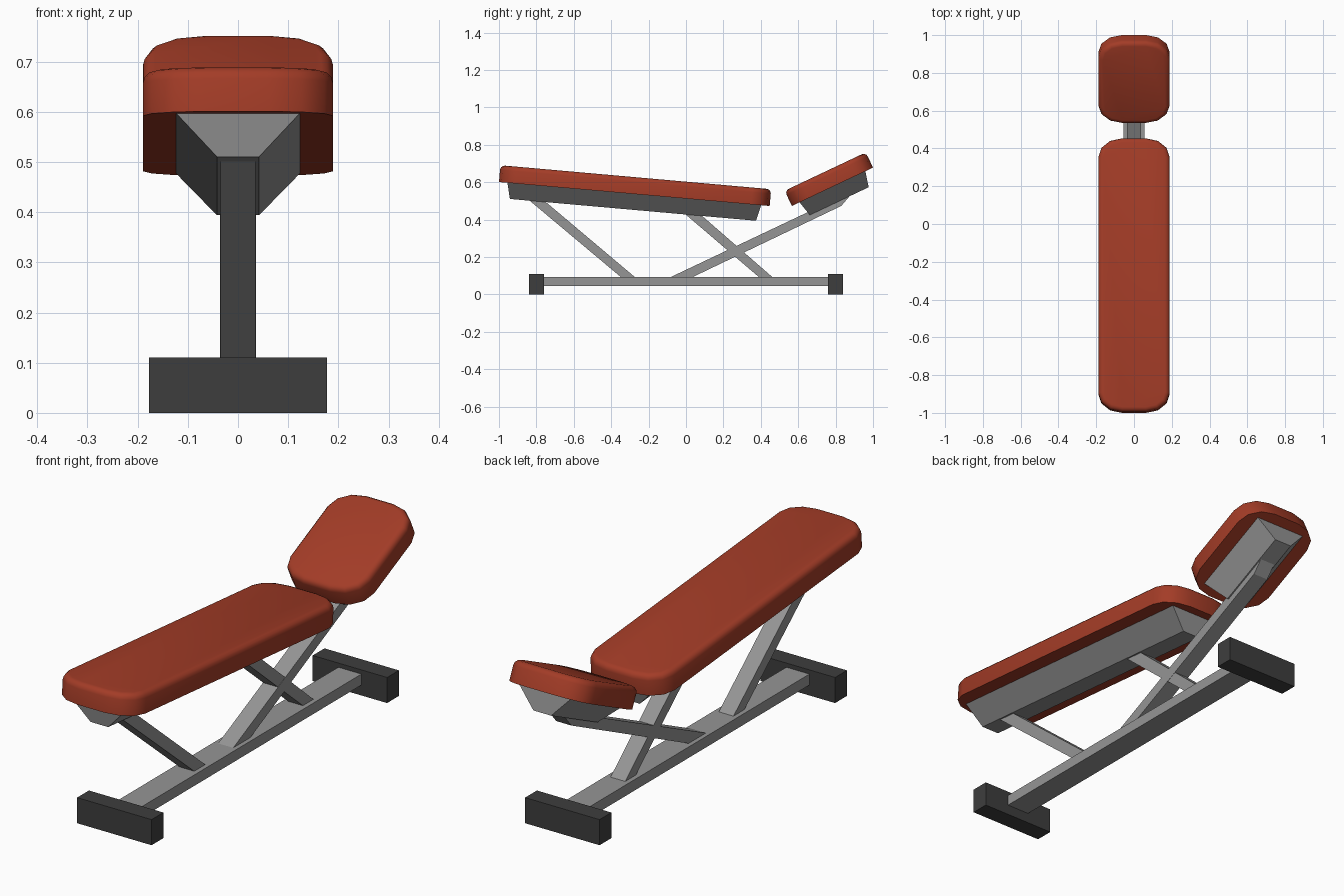
import bpy, bmesh, math
from mathutils import Matrix

if "Cube" in bpy.data.objects:
    bpy.data.objects.remove(bpy.data.objects["Cube"])


def material(name, rgb):
    m = bpy.data.materials.new(name)
    m.diffuse_color = (*rgb, 1)
    m.use_nodes = True
    m.node_tree.nodes["Principled BSDF"].inputs["Base Color"].default_value = m.diffuse_color
    return m


RED = material("red upholstery", (0.366, 0.045, 0.020))
GREY = material("grey steel", (0.30, 0.30, 0.30))
DARK = material("dark rubber", (0.048, 0.048, 0.048))


def finish(name, bm, mat):
    bmesh.ops.recalc_face_normals(bm, faces=bm.faces)
    me = bpy.data.meshes.new(name)
    bm.to_mesh(me)
    bm.free()
    me.materials.append(mat)
    ob = bpy.data.objects.new(name, me)
    bpy.context.collection.objects.link(ob)
    return ob


def loft(bm, a, b):
    """Closed solid between two matching point loops."""
    va = [bm.verts.new(p) for p in a]
    vb = [bm.verts.new(p) for p in b]
    n = len(va)
    for i in range(n):
        j = (i + 1) % n
        bm.faces.new((va[i], va[j], vb[j], vb[i]))
    bm.faces.new(va)
    bm.faces.new(vb)
    return vb


def side_prism(name, profile, half, mat):
    """Side profile (y, z) extruded across x."""
    bm = bmesh.new()
    loft(bm, [(-half, y, z) for y, z in profile], [(half, y, z) for y, z in profile])
    return finish(name, bm, mat)


def rect(y0, y1, z0, z1):
    return [(y0, z0), (y1, z0), (y1, z1), (y0, z1)]


def cushion(prefix, y, z, angle, length, thick=0.09):
    """Rounded pad with a tapered tray beneath; origin is its lower front edge."""
    place = Matrix.Translation((0, y, z)) @ Matrix.Rotation(math.radians(angle), 4, 'X')
    # pad outline with three-segment elliptical corners
    outline = []
    for cx, cy, start in ((0.064, length - 0.1, 0), (-0.064, length - 0.1, 90),
                          (-0.064, 0.1, 180), (0.064, 0.1, 270)):
        for k in range(4):
            a = math.radians(start + 30 * k)
            outline.append((cx + 0.125 * math.cos(a), cy + 0.1 * math.sin(a)))
    bm = bmesh.new()
    top = loft(bm, [(px, py, 0) for px, py in outline], [(px, py, thick) for px, py in outline])
    rim = [e for e in bm.edges if all(v in top for v in e.verts)]
    bmesh.ops.bevel(bm, geom=rim, offset=0.024, segments=3, profile=0.5, affect='EDGES')
    bm.transform(place)
    pad = finish(prefix + "_pad", bm, RED)
    bpy.context.view_layer.objects.active = pad
    pad.select_set(True)
    bpy.ops.object.shade_smooth_by_angle(angle=math.radians(50))
    pad.select_set(False)

    # tray
    def ring(hx, inset, h):
        return [(-hx, inset, h), (hx, inset, h), (hx, length - inset, h), (-hx, length - inset, h)]
    bm = bmesh.new()
    loft(bm, ring(0.125, 0.045, 0.002), ring(0.042, 0.066, -0.085))
    bm.transform(place)
    finish(prefix + "_tray", bm, GREY)


cushion("seat", -1.0, 0.601, -5.06, 1.453)
cushion("headrest", 0.566, 0.473, 25.3, 0.48)

# floor feet and base beam
for name, s in (("front_foot", -1), ("rear_foot", 1)):
    side_prism(name, rect(s * 0.8 - 0.04, s * 0.8 + 0.04, 0, 0.11), 0.177, DARK)
side_prism("base_beam", rect(-0.77, 0.77, 0.045, 0.092), 0.055, GREY)

# slanted struts
side_prism("front_strut", [(-0.345, 0.09), (-0.27, 0.09), (-0.76, 0.503), (-0.85, 0.513)], 0.035, GREY)
side_prism("rear_strut", [(0.393, 0.09), (0.465, 0.09), (0.078, 0.427), (-0.012, 0.436)], 0.035, GREY)
side_prism("headrest_strut", [(-0.088, 0.09), (0.03, 0.09), (0.83, 0.473), (0.905, 0.56)], 0.036, GREY)
